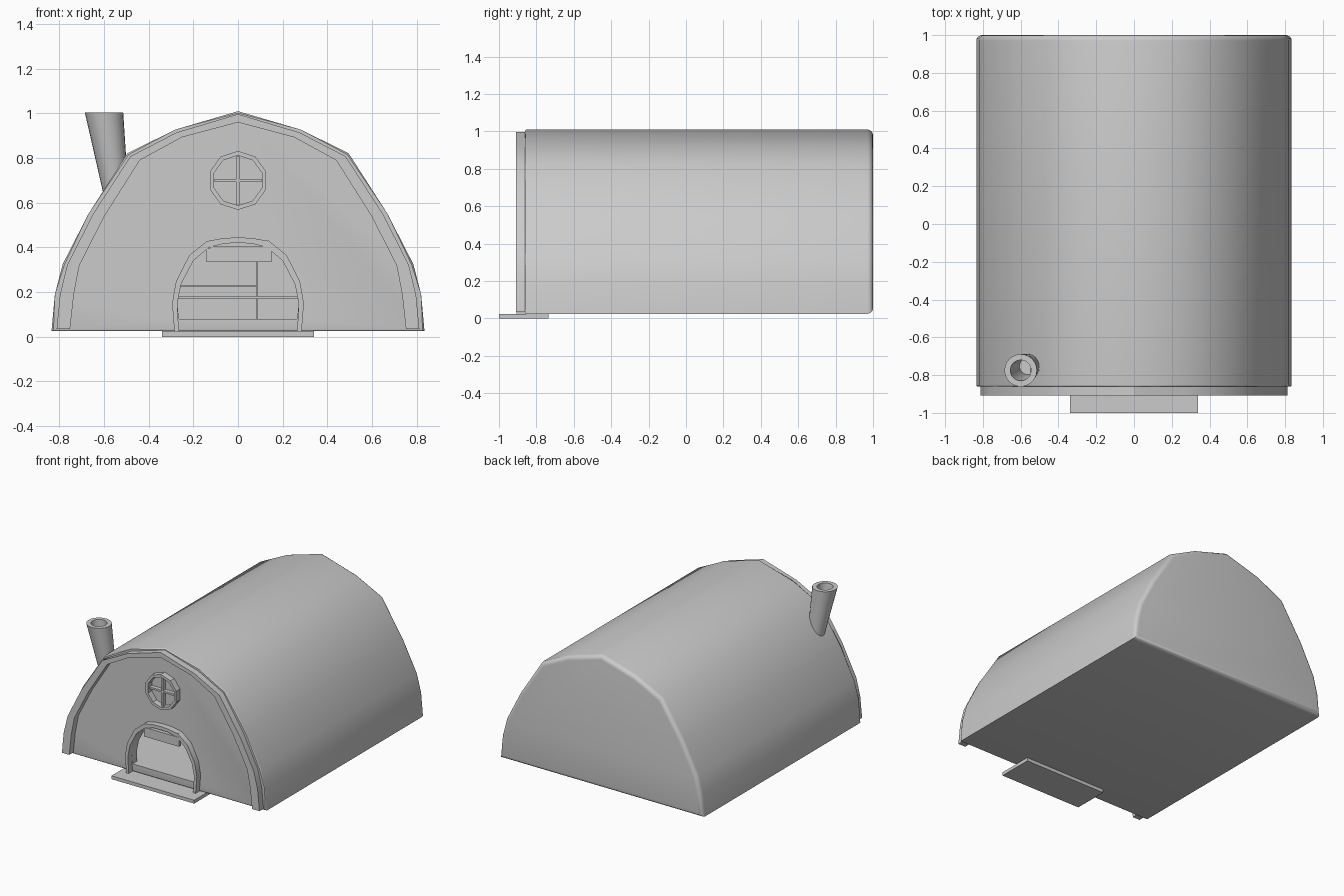
import bpy, bmesh, math
from mathutils import Vector

if "Cube" in bpy.data.objects:
    bpy.data.objects.remove(bpy.data.objects["Cube"])


def add(name, bm, smooth=35):
    bmesh.ops.recalc_face_normals(bm, faces=bm.faces[:])
    me = bpy.data.meshes.new(name)
    bm.to_mesh(me)
    bm.free()
    ob = bpy.data.objects.new(name, me)
    bpy.context.collection.objects.link(ob)
    activate(ob)
    if smooth:
        bpy.ops.object.shade_smooth_by_angle(angle=math.radians(smooth))
    return ob


def activate(ob):
    bpy.ops.object.select_all(action='DESELECT')
    ob.select_set(True)
    bpy.context.view_layer.objects.active = ob


def mirror(half):
    """Right half (bottom to apex at x=0) -> full open outline."""
    return half + [(-x, z) for x, z in reversed(half) if x > 1e-6]


def prism(name, pts, y0, y1, front=0, back=0, smooth=35):
    bm = bmesh.new()
    a = [bm.verts.new((x, y0, z)) for x, z in pts]
    b = [bm.verts.new((x, y1, z)) for x, z in pts]
    n = len(pts)
    fa, fb = bm.faces.new(a), bm.faces.new(b[::-1])
    for i in range(n):
        bm.faces.new((a[i], b[i], b[(i + 1) % n], a[(i + 1) % n]))
    for f, w in ((fa, front), (fb, back)):
        if w:
            bmesh.ops.bevel(bm, geom=list(f.edges), offset=w, segments=4,
                            profile=0.5, affect='EDGES')
    return add(name, bm, smooth)


def band(name, outer, inner, y0, y1, closed=False):
    """Solid strip between two matching outlines."""
    bm = bmesh.new()
    rings = [[bm.verts.new((p[0], y, p[1])) for p, y in
              ((o, y0), (o, y1), (i, y1), (i, y0))] for o, i in zip(outer, inner)]
    n = len(rings)
    for k in range(n if closed else n - 1):
        r, s = rings[k], rings[(k + 1) % n]
        for j in range(4):
            bm.faces.new((r[j], r[(j + 1) % 4], s[(j + 1) % 4], s[j]))
    if not closed:
        bm.faces.new(rings[0])
        bm.faces.new(rings[-1])
    return add(name, bm, 30)


def box(name, x0, x1, y0, y1, z0, z1):
    return prism(name, [(x0, z0), (x1, z0), (x1, z1), (x0, z1)], y0, y1, smooth=0)


def cut(ob, cutter):
    m = ob.modifiers.new("cut", 'BOOLEAN')
    m.operation, m.solver, m.object = 'DIFFERENCE', 'EXACT', cutter
    activate(ob)
    bpy.ops.object.modifier_apply(modifier=m.name)
    bpy.data.objects.remove(cutter)


# Barrel-roofed body, hollowed out, with a door opening
roof = mirror([(0.835, 0.025), (0.82, 0.19), (0.785, 0.325), (0.67, 0.55),
               (0.495, 0.822), (0.28, 0.928), (0, 1.01)])
room = mirror([(0.78, 0.08), (0.77, 0.18), (0.735, 0.315), (0.625, 0.53),
               (0.46, 0.78), (0.26, 0.875), (0, 0.95)])
door_in = mirror([(0.265, 0.025), (0.272, 0.15), (0.255, 0.235), (0.2, 0.34),
                  (0.13, 0.4), (0.06, 0.418), (0, 0.42)])
door_out = mirror([(0.285, 0.025), (0.295, 0.15), (0.277, 0.25), (0.218, 0.365),
                   (0.14, 0.428), (0.065, 0.442), (0, 0.445)])
body = prism("body", roof, -0.86, 1.0, 0.008, 0.03)
cut(body, prism("room_cutter", room, -0.81, 0.92))
opening = [(x, z if z > 0.03 else 0.08) for x, z in door_in]
cut(body, prism("door_cutter", opening, -0.95, -0.7))
activate(body)
bpy.ops.object.shade_smooth_by_angle(angle=math.radians(35))

# Arched trim round the facade
trim_out = mirror([(0.812, 0.035), (0.797, 0.19), (0.765, 0.32), (0.652, 0.545),
                   (0.482, 0.808), (0.275, 0.915), (0, 0.997)])
trim_in = mirror([(0.752, 0.035), (0.735, 0.19), (0.71, 0.32), (0.598, 0.54),
                  (0.44, 0.79), (0.252, 0.893), (0, 0.96)])
band("facade_trim", trim_out, trim_in, -0.908, -0.855)

# Door frame and front step
band("door_frame", door_out, door_in, -0.905, -0.80)
box("front_step", -0.34, 0.34, -1.0, -0.735, 0.0, 0.025)


# Round window with ten sides and cross bars
def decagon(r):
    return [(r * math.cos(math.radians(90 + 36 * k)),
             0.70 + r * math.sin(math.radians(90 + 36 * k))) for k in range(10)]


band("window_frame", decagon(0.132), decagon(0.112), -0.905, -0.855, True)
box("window_bar_upright", -0.007, 0.007, -0.89, -0.855, 0.59, 0.81)
box("window_bar_cross", -0.106, 0.106, -0.89, -0.855, 0.693, 0.707)

# Hanging board over the door
box("hanging_board", -0.14, 0.15, -0.905, -0.885, 0.335, 0.395)
box("hanging_board_rail", -0.125, 0.145, -0.908, -0.88, 0.395, 0.405)
for side, x in (("left", -0.122), ("right", 0.135)):
    box("board_hanger_" + side, x - 0.004, x + 0.004, -0.899, -0.891, 0.4, 0.43)

# Simple furnishings inside
box("bench_top", -0.6, 0.6, 0.55, 0.92, 0.17, 0.182)
box("shelf", -0.6, 0.08, 0.7, 0.92, 0.222, 0.23)
box("partition_post", 0.08, 0.088, 0.6, 0.92, 0.08, 0.34)

# Leaning, flared chimney pipe
bm = bmesh.new()
base, top = Vector((-0.548, -0.745, 0.65)), Vector((-0.6, -0.775, 1.005))
mid = base.lerp(top, 0.25)
N = 24
loops = [[bm.verts.new(c + Vector((r * math.cos(2 * math.pi * k / N),
                                   r * math.sin(2 * math.pi * k / N), 0)))
          for k in range(N)]
         for c, r in ((base, 0.057), (top, 0.086), (top, 0.055), (mid, 0.045))]
for a, b in zip(loops, loops[1:]):
    for k in range(N):
        bm.faces.new((a[k], a[(k + 1) % N], b[(k + 1) % N], b[k]))
bm.faces.new(loops[0])
bm.faces.new(loops[-1])
add("chimney", bm)
